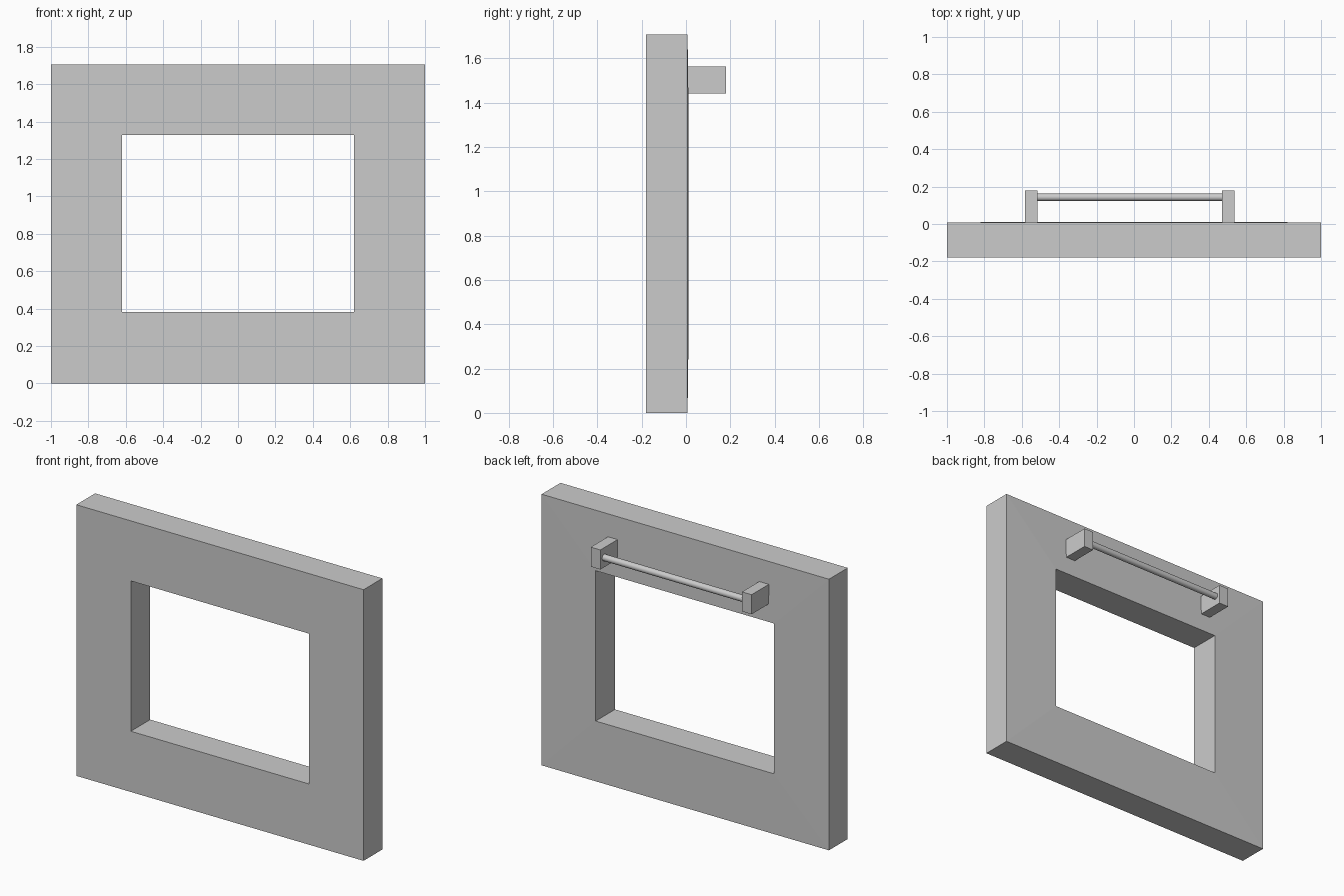
import bpy, bmesh, math

if "Cube" in bpy.data.objects:
    bpy.data.objects.remove(bpy.data.objects["Cube"])

H = 1.706            # overall height
MID = 0.855          # opening centre height


def mesh_object(name, bm):
    bmesh.ops.recalc_face_normals(bm, faces=bm.faces)
    mesh = bpy.data.meshes.new(name)
    bm.to_mesh(mesh)
    bm.free()
    obj = bpy.data.objects.new(name, mesh)
    bpy.context.collection.objects.link(obj)
    return obj


def box(name, x0, x1, y0, y1, z0, z1):
    bm = bmesh.new()
    bmesh.ops.create_cube(bm, size=1)
    bmesh.ops.scale(bm, vec=(x1 - x0, y1 - y0, z1 - z0), verts=bm.verts)
    bmesh.ops.translate(bm, vec=((x0 + x1) / 2, (y0 + y1) / 2, (z0 + z1) / 2), verts=bm.verts)
    return mesh_object(name, bm)


# Mitred frame: four rectangular rings joined into a closed loop
bm = bmesh.new()
rings = []
for x, z0, z1, y in ((1, 0, H, -0.18), (0.62, 0.382, 1.328, -0.18),
                     (0.62, 0.382, 1.328, 0.012), (1, 0, H, 0.007)):
    rings.append([bm.verts.new((sx * x, y, z)) for sx, z in
                  ((-1, z0), (1, z0), (1, z1), (-1, z1))])
for i in range(4):
    a, b = rings[i], rings[(i + 1) % 4]
    for j in range(4):
        k = (j + 1) % 4
        bm.faces.new((a[j], a[k], b[k], b[j]))
mesh_object("frame", bm)

# Hanging brackets on the back
for name, x in (("bracket_left", -0.583), ("bracket_right", 0.47)):
    box(name, x, x + 0.067, 0.005, 0.18, 1.44, 1.563)

# Round rod between the brackets
bpy.ops.mesh.primitive_cylinder_add(vertices=24, radius=0.02, depth=1.0,
                                    location=(-0.022, 0.143, 1.502),
                                    rotation=(0, math.pi / 2, 0))
rod = bpy.context.object
rod.name = "hanging_rod"
bpy.ops.object.shade_smooth_by_angle(angle=math.radians(40))
